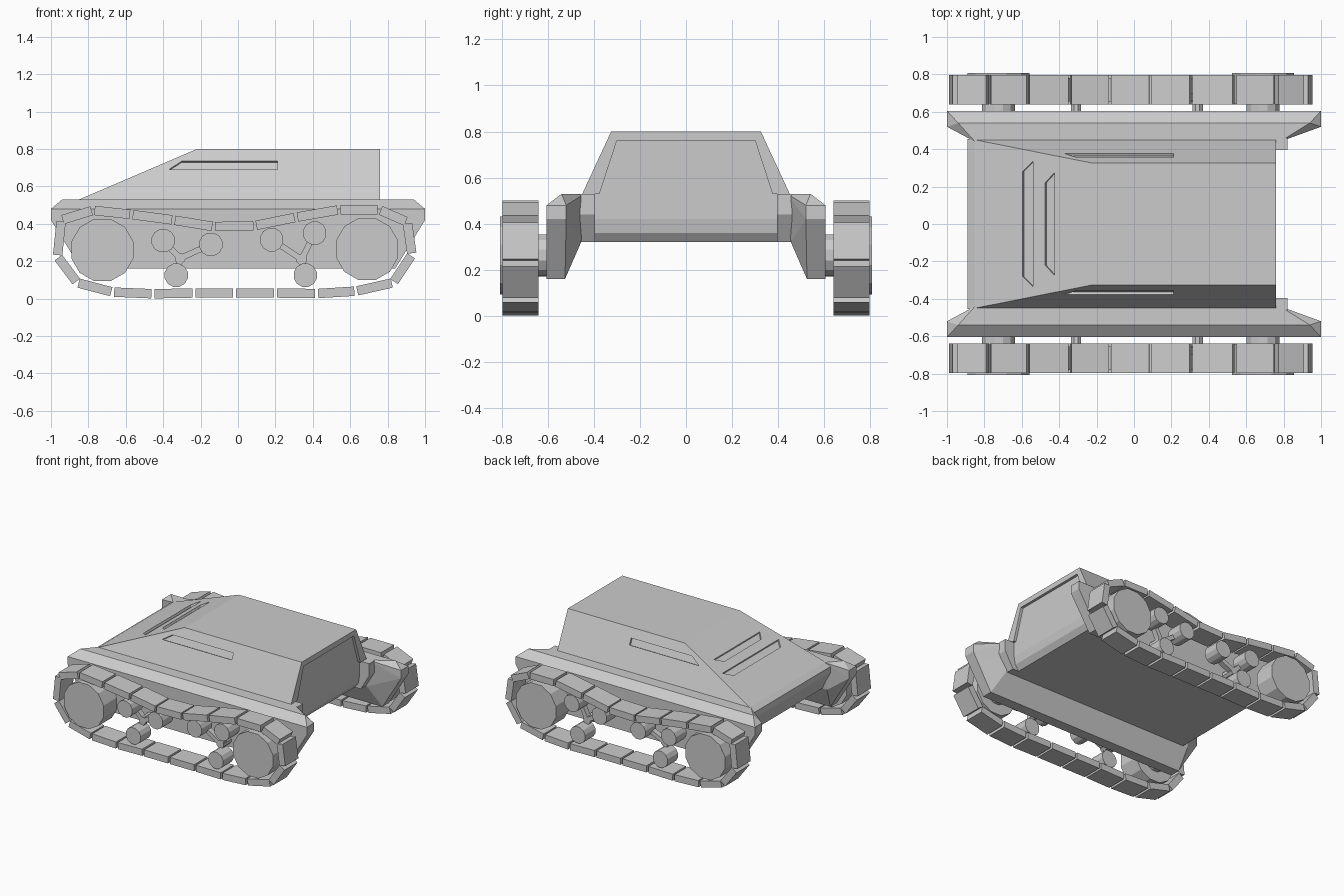
import bpy, bmesh
from math import pi
from mathutils import Vector, Matrix

cube = bpy.data.objects.get("Cube")
if cube:
    bpy.data.objects.remove(cube, do_unlink=True)

grey = bpy.data.materials.new("plain_grey")
grey.use_nodes = True
colour = (0.6, 0.6, 0.6, 1)
grey.diffuse_color = colour
grey.node_tree.nodes["Principled BSDF"].inputs["Base Color"].default_value = colour


def finish(name, bm):
    bmesh.ops.recalc_face_normals(bm, faces=bm.faces)
    mesh = bpy.data.meshes.new(name)
    bm.to_mesh(mesh)
    bm.free()
    mesh.materials.append(grey)
    ob = bpy.data.objects.new(name, mesh)
    bpy.context.collection.objects.link(ob)
    return ob


def add_solid(bm, points):
    """Convex solid around the given points."""
    verts = [bm.verts.new(p) for p in points]
    bmesh.ops.convex_hull(bm, input=verts)


def solid(name, points):
    bm = bmesh.new()
    add_solid(bm, points)
    bmesh.ops.dissolve_limit(bm, angle_limit=0.01, verts=bm.verts, edges=bm.edges)
    return finish(name, bm)


def bar(bm, a, b, half, y0, y1, gap=0.0):
    """Flat bar from a to b in the xz plane, between two y values."""
    a, b = Vector(a), Vector(b)
    d = (b - a).normalized()
    n = Vector((-d.y, d.x)) * half
    ends = (a + d * gap, b - d * gap)
    add_solid(bm, [(e.x + s * n.x, y, e.y + s * n.y)
                   for e in ends for s in (1, -1) for y in (y0, y1)])


def drum(bm, x, z, radius, y0, y1, sides):
    place = (Matrix.Translation((x, (y0 + y1) / 2, z))
             @ Matrix.Rotation(pi / 2, 4, 'X') @ Matrix.Rotation(pi / sides, 4, 'Z'))
    bmesh.ops.create_cone(bm, cap_ends=True, segments=sides, radius1=radius,
                          radius2=radius, depth=abs(y1 - y0), matrix=place)


def cut(target, outline, normal, depth):
    """Sink a flat outline into the target."""
    n = Vector(normal).normalized() * depth
    cutter = solid("cutter", [Vector(p) + s * n for p in outline for s in (1, -1)])
    cutter.hide_render = True
    mod = target.modifiers.new("recess", 'BOOLEAN')
    mod.operation = 'DIFFERENCE'
    mod.solver = 'EXACT'
    mod.object = cutter
    bpy.context.view_layer.objects.active = target
    bpy.ops.object.modifier_apply(modifier=mod.name)
    bpy.data.objects.remove(cutter, do_unlink=True)


# Upper hull with sloped front and sides
BASE, ROOF = 0.53, 0.80
NOSE, BREAK, REAR = -0.85, -0.22, 0.76
W_BASE, W_ROOF = 0.45, 0.325
cabin = solid("upper_hull", [(x, s * w, z) for s in (1, -1) for x, w, z in (
    (NOSE, W_BASE, BASE), (REAR, W_BASE, BASE), (BREAK, W_ROOF, ROOF), (REAR, W_ROOF, ROOF))])

# Vision slots in the front plate
rise = (ROOF - BASE) / (BREAK - NOSE)
for low, high, w_low, w_high in ((-0.595, -0.54, 0.28, 0.335), (-0.475, -0.425, 0.22, 0.275)):
    cut(cabin, [(x, s * w, BASE + (x - NOSE) * rise)
                for x, w in ((low, w_low), (high, w_high)) for s in (1, -1)],
        (-rise, 0, 1), 0.015)

# Side slots and recessed rear plate
lean = (W_BASE - W_ROOF) / (ROOF - BASE)
for s in (1, -1):
    cut(cabin, [(x, s * (W_BASE - (z - BASE) * lean), z) for x, z in (
        (-0.37, 0.69), (-0.30, 0.735), (0.21, 0.735), (0.21, 0.69))], (0, s, lean), 0.015)
cut(cabin, [(REAR, s * w, z) for s in (1, -1) for w, z in ((0.30, 0.76), (0.385, 0.50))],
    (1, 0, 0), 0.02)

# Lower hull
solid("lower_hull", [(x, s * 0.455, z) for s in (1, -1) for x, z in (
    (NOSE, BASE), (-0.89, 0.505), (-0.89, 0.46), (-0.82, 0.32),
    (0.70, 0.32), (0.73, 0.36), (0.74, 0.42), (0.74, BASE))])

# Centre line of one track loop
LOOP = [(-0.67, 0.035), (-0.455, 0.026), (-0.235, 0.03), (-0.02, 0.03), (0.2, 0.03),
        (0.42, 0.027), (0.63, 0.04), (0.83, 0.085), (0.93, 0.235), (0.905, 0.41),
        (0.755, 0.475), (0.54, 0.475), (0.31, 0.435), (0.09, 0.39), (-0.13, 0.385),
        (-0.345, 0.42), (-0.57, 0.45), (-0.775, 0.472), (-0.945, 0.42),
        (-0.965, 0.225), (-0.86, 0.085)]
BOGIES = {(-0.31, 0.215): ((-0.40, 0.31), (-0.145, 0.29), (-0.33, 0.125)),
          (0.34, 0.21): ((0.18, 0.315), (0.41, 0.35), (0.36, 0.125))}

for side, s in (("front", -1), ("back", 1)):
    # Sponson with chamfered rim and tapered ends
    points = [(-0.94, 0.54, BASE), (0.94, 0.54, BASE), (NOSE, 0.44, BASE), (0.78, 0.44, BASE),
              (-0.86, 0.455, 0.32), (0.76, 0.455, 0.32)]
    for e in (1, -1):
        points += [(e, y, z) for y in (0.52, 0.605) for z in (0.42, 0.48)]
        points += [(e * 0.84, y, 0.16) for y in (0.525, 0.605)]
    solid(side + "_sponson", [(x, s * y, z) for x, y, z in points])

    # Rear corner post
    solid(side + "_rear_post", [(x, s * y, z) for y in (0.395, 0.46) for x, z in (
        (0.72, BASE), (0.82, BASE), (0.82, 0.44), (0.75, 0.32), (0.70, 0.32))])

    # Track links
    bm = bmesh.new()
    for a, b in zip(LOOP, LOOP[1:] + LOOP[:1]):
        bar(bm, a, b, 0.025, s * 0.64, s * 0.797, 0.008)
    finish(side + "_track", bm)

    # Drive wheels on thick axles
    bm = bmesh.new()
    for x, z in ((-0.725, 0.26), (0.69, 0.265)):
        drum(bm, x, z, 0.172, s * 0.645, s * 0.807, 12)
        drum(bm, x, z, 0.092, s * 0.58, s * 0.65, 12)
    finish(side + "_drive_wheels", bm)

    # Small rollers on three-armed struts
    wheels, arms = bmesh.new(), bmesh.new()
    for hub, rollers in BOGIES.items():
        drum(arms, *hub, 0.03, s * 0.58, s * 0.70, 8)
        for roller in rollers:
            drum(wheels, *roller, 0.064, s * 0.655, s * 0.78, 12)
            bar(arms, hub, roller, 0.016, s * 0.66, s * 0.70)
    finish(side + "_rollers", wheels)
    finish(side + "_suspension_arms", arms)
